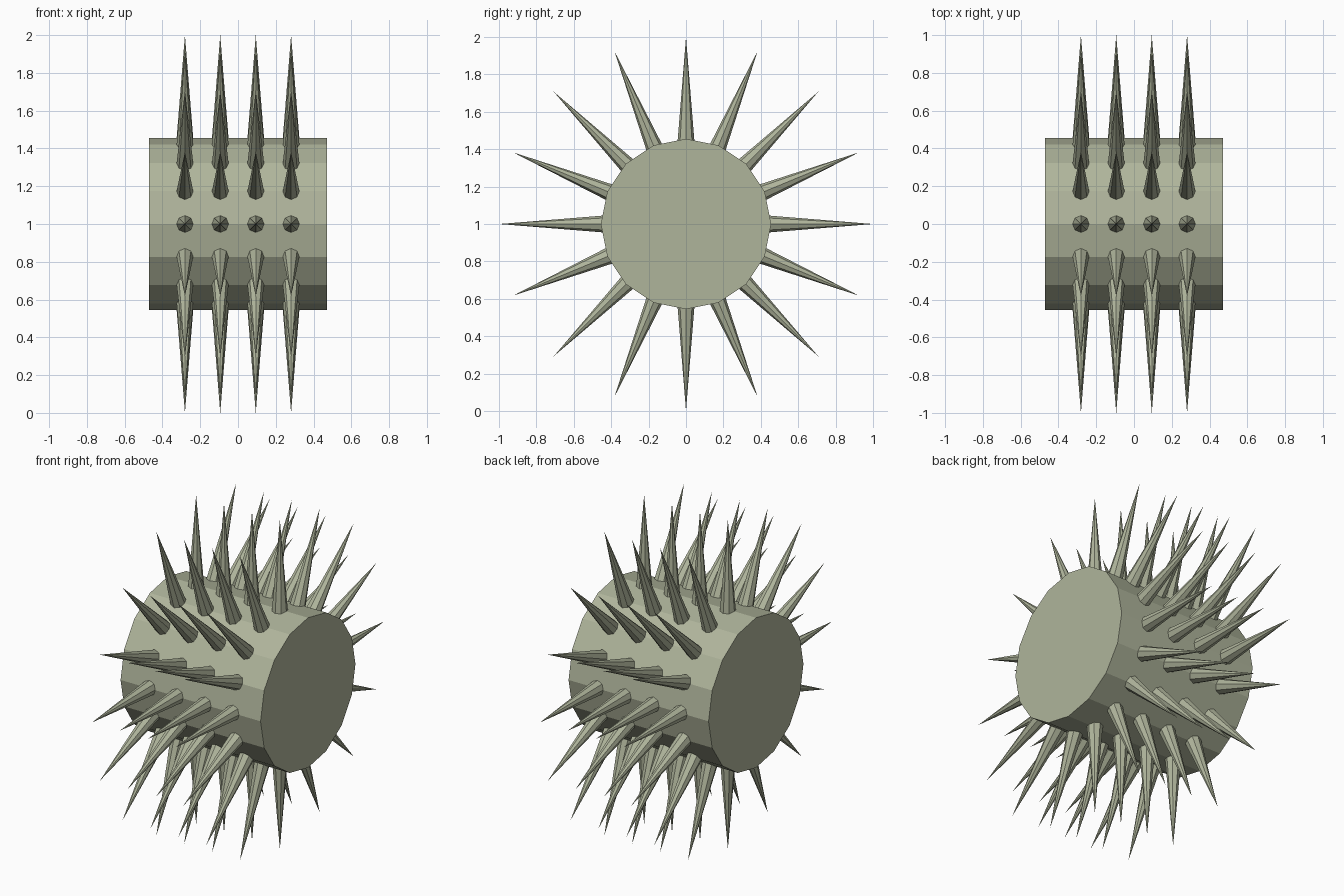
import bpy, bmesh
from math import pi, sin, cos
from mathutils import Matrix, Vector

if "Cube" in bpy.data.objects:
    bpy.data.objects.remove(bpy.data.objects["Cube"])

SIDES = 16
CENTRE = Vector((0, 0, 1))

mat = bpy.data.materials.new("olive_grey")
mat.diffuse_color = (0.43, 0.46, 0.33, 1)
mat.use_nodes = True
mat.node_tree.nodes["Principled BSDF"].inputs["Base Color"].default_value = mat.diffuse_color


def finish(bm, name):
    mesh = bpy.data.meshes.new(name)
    bm.to_mesh(mesh)
    bm.free()
    mesh.materials.append(mat)
    obj = bpy.data.objects.new(name, mesh)
    bpy.context.collection.objects.link(obj)
    return obj


# Drum: 16-sided cylinder lying along x, corners in line with the spikes
bm = bmesh.new()
bmesh.ops.create_cone(bm, cap_ends=True, segments=SIDES, radius1=0.455, radius2=0.455, depth=0.94,
                      matrix=Matrix.Translation(CENTRE) @ Matrix.Rotation(pi / 2, 4, 'Y'))
finish(bm, "drum")

# Spikes: four rings of sixteen pointed cones
BASE, TIP = 0.43, 1.0
bm = bmesh.new()
for x in (-0.281, -0.094, 0.094, 0.281):
    for i in range(SIDES):
        place = (Matrix.Translation(CENTRE + Vector((x, 0, 0)))
                 @ Matrix.Rotation(2 * pi * i / SIDES, 4, 'X')
                 @ Matrix.Translation((0, 0, (BASE + TIP) / 2)))
        bmesh.ops.create_cone(bm, cap_ends=True, segments=8, radius1=0.046, radius2=0,
                              depth=TIP - BASE, matrix=place)
bmesh.ops.remove_doubles(bm, verts=bm.verts, dist=0.0001)
finish(bm, "spikes")
